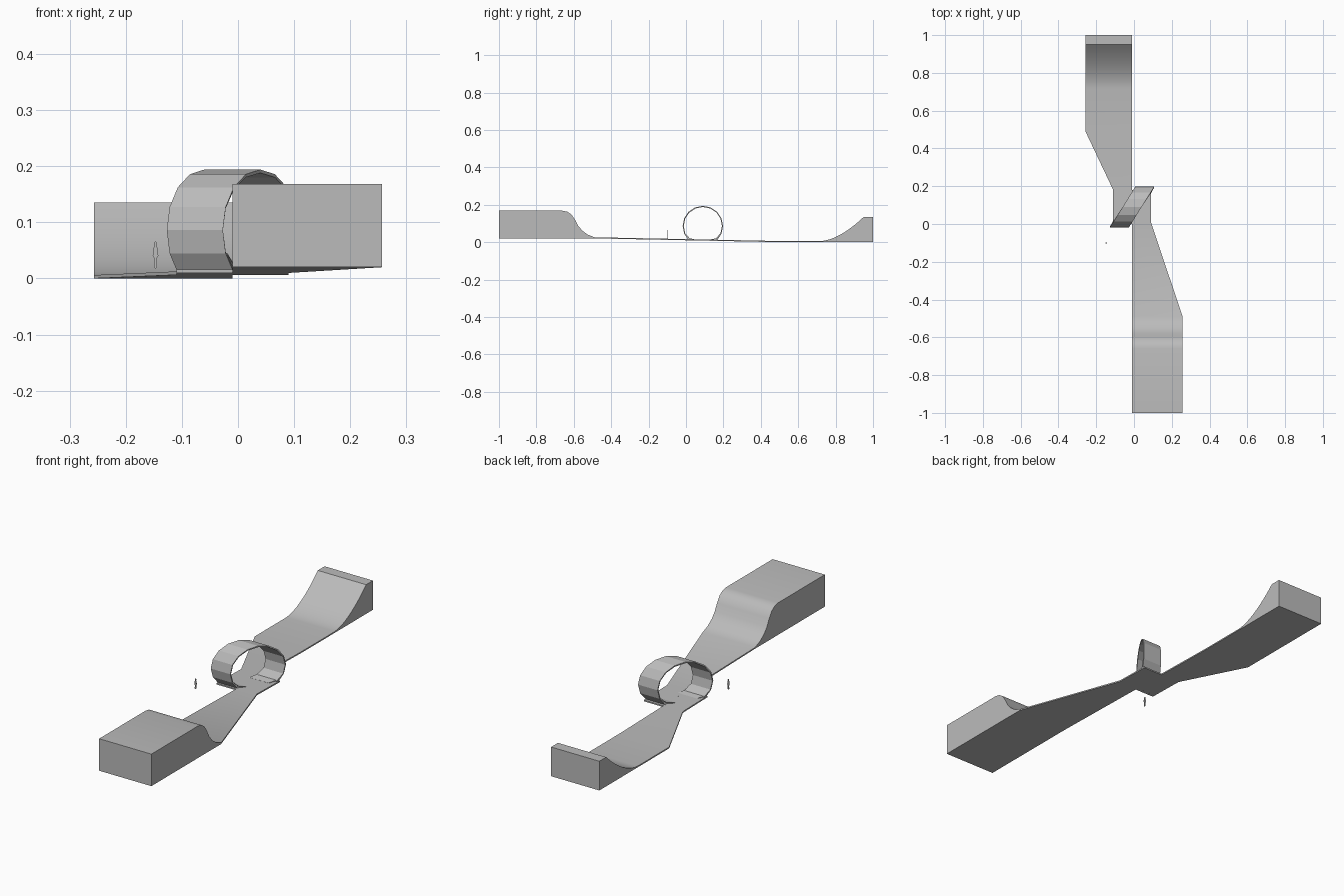
import bpy, bmesh, math

if "Cube" in bpy.data.objects:
    bpy.data.objects.remove(bpy.data.objects["Cube"], do_unlink=True)

grey = bpy.data.materials.new("plain grey")
grey.use_nodes = True
COLOUR = (0.5, 0.5, 0.5, 1)
grey.diffuse_color = COLOUR
grey.node_tree.nodes["Principled BSDF"].inputs["Base Color"].default_value = COLOUR


def finish(bm, name, smooth=None):
    bmesh.ops.recalc_face_normals(bm, faces=bm.faces)
    mesh = bpy.data.meshes.new(name)
    bm.to_mesh(mesh)
    bm.free()
    mesh.materials.append(grey)
    obj = bpy.data.objects.new(name, mesh)
    bpy.context.collection.objects.link(obj)
    if smooth:
        bpy.ops.object.select_all(action="DESELECT")
        obj.select_set(True)
        bpy.context.view_layer.objects.active = obj
        bpy.ops.object.shade_smooth_by_angle(angle=math.radians(smooth))
    return obj


def loft(name, rings, smooth=None):
    """Skin a row of four-cornered sections and cap both ends."""
    bm = bmesh.new()
    rows = [[bm.verts.new(p) for p in ring] for ring in rings]
    for a, b in zip(rows, rows[1:]):
        for i in range(4):
            j = (i + 1) % 4
            bm.faces.new((a[i], a[j], b[j], b[i]))
    bm.faces.new(rows[0])
    bm.faces.new(rows[-1])
    return finish(bm, name, smooth)


def lerp(a, b, t):
    return a + (b - a) * min(max(t, 0), 1)


# The track drops gently from front to back
HALF, SEAM, THICK, FLAT = 0.257, -0.01, 0.006, 0.49


def floor(y):
    return lerp(0.02, 0, (y + FLAT) / (2 * FLAT))


def section(y, top, x0, x1):
    low = floor(y)
    return [(x0, y, low), (x1, y, low), (x1, y, top), (x0, y, top)]


# Front platform: flat deck, S-shaped slope, tapering run to the loop
deck = [(-1, 0.168), (-0.66, 0.168), (-0.635, 0.163), (-0.612, 0.148),
        (-0.594, 0.121), (-0.577, 0.088), (-0.555, 0.062),
        (-0.525, 0.04), (-FLAT, 0.026), (0.01, 0.016), (0.18, 0.0125)]
loft("front_platform",
     [section(y, z, SEAM, lerp(HALF, 0.09, (y + FLAT) / 0.5)) for y, z in deck], 25)

# Back ramp: run out of the loop, widening to a curved kicker
kicker = [(0, 0.016), (0.18, 0.0125), (FLAT, THICK)]
kicker += [(0.72 + 0.23 * i / 12, THICK + 0.129 * (i / 12) ** 1.7) for i in range(13)]
kicker += [(1, 0.135)]
loft("back_ramp",
     [section(y, z, lerp(-0.11, -HALF, (y - 0.18) / 0.31), SEAM) for y, z in kicker], 25)

# Loop: open sixteen-step circle, sheared sideways to join the two lanes
MID_Y, MID_Z, RADIUS = 0.09, 0.086, 0.108


def shear(y, side):
    return SEAM + 0.62 * (y - MID_Y) + side * 0.05


rings = []
for step in range(-2, 11):
    a = math.pi * step / 8
    thick = 0.012 if step in (-2, 10) else THICK
    outer, inner = [(MID_Y + r * math.cos(a), MID_Z + r * math.sin(a))
                    for r in (RADIUS, RADIUS - thick)]
    rings.append([(shear(outer[0], s), *p)
                  for s, p in ((-1, outer), (1, outer), (1, inner), (-1, inner))])
loft("loop_band", rings)

# Fillets easing the loop into the lanes
for name, d in (("front_fillet", -1), ("back_fillet", 1)):
    prof = [(0.095, 0.045), (0.072, 0.021), (0.04, 0.014)]
    loft(name, [[(shear(MID_Y + d * y, s), MID_Y + d * y, z - drop)
                 for s, drop in ((-1, 0.003), (1, 0.003), (1, 0), (-1, 0))]
                for y, z in prof])

# Scale figure: thin standing cutout beside the track
half = [(0.001, 0.018), (0.003, 0.02), (0.0025, 0.036), (0.005, 0.04),
        (0.004, 0.054), (0.0015, 0.057), (0.0025, 0.062), (0.001, 0.066)]
outline = half + [(-x, z) for x, z in reversed(half)]
bm = bmesh.new()
face = bm.faces.new([bm.verts.new((-0.147 + x, -0.102, z)) for x, z in outline])
out = bmesh.ops.extrude_face_region(bm, geom=[face])
bmesh.ops.translate(bm, vec=(0, 0.004, 0),
                    verts=[v for v in out["geom"] if isinstance(v, bmesh.types.BMVert)])
finish(bm, "scale_figure")
